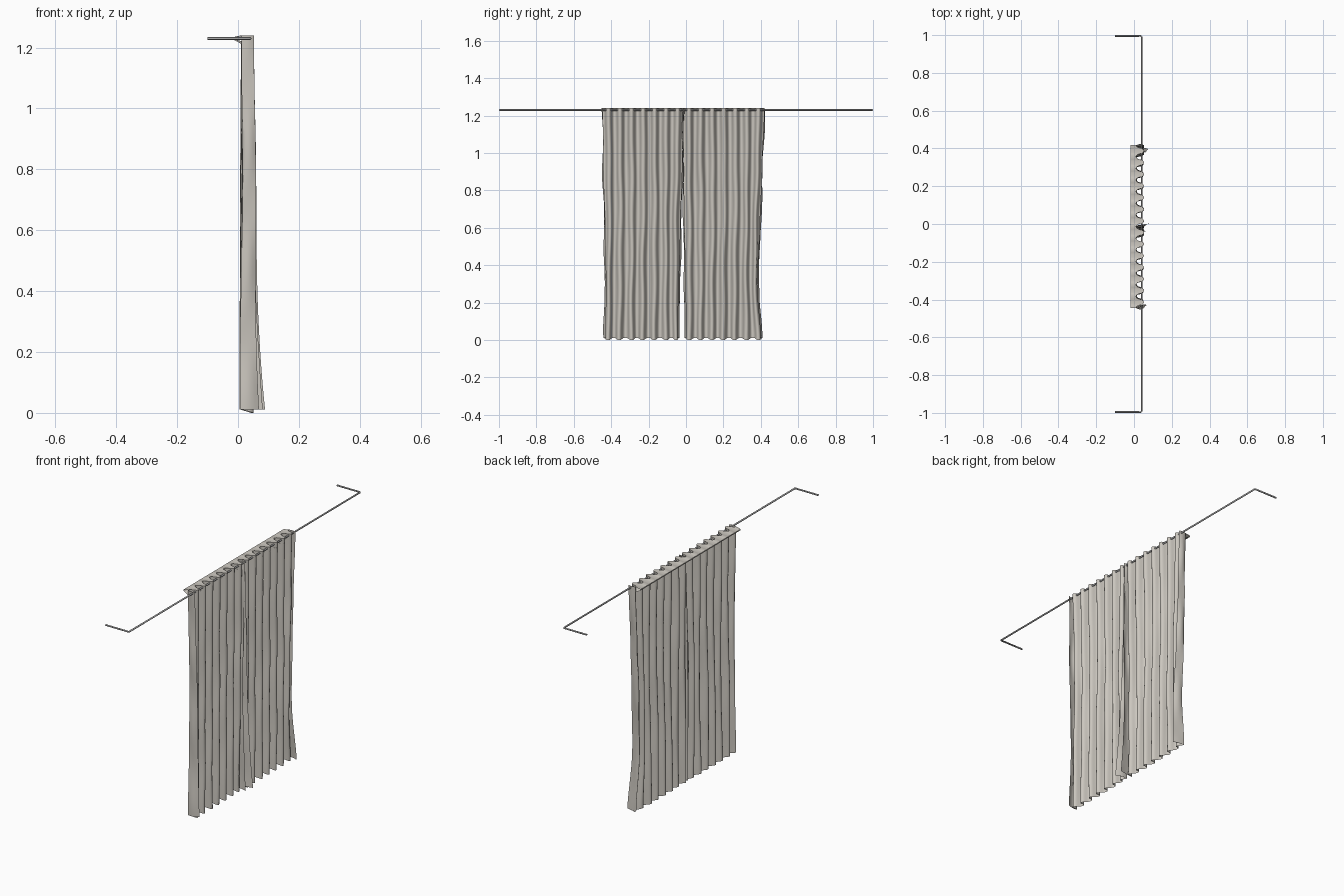
import bpy, math, random
from math import sin, cos, pi

if "Cube" in bpy.data.objects:
    bpy.data.objects.remove(bpy.data.objects["Cube"])

random.seed(4)


def material(name, rgb):
    m = bpy.data.materials.new(name)
    m.diffuse_color = (*rgb, 1)
    m.use_nodes = True
    m.node_tree.nodes["Principled BSDF"].inputs["Base Color"].default_value = m.diffuse_color
    return m


CLOTH = material("beige cloth", (0.60, 0.57, 0.52))
METAL = material("grey metal", (0.45, 0.45, 0.45))

TOP = 1.24
WAVES, PER_WAVE, ROWS, FLAP = 7, 16, 48, 5


def lerp_table(table, t):
    """Interpolate evenly spaced values (bottom to top)."""
    f = t * (len(table) - 1)
    i = min(int(f), len(table) - 2)
    f -= i
    f = f * f * (3 - 2 * f)
    return table[i] * (1 - f) + table[i + 1] * f


def mesh_object(name, verts, faces, mat, angle):
    me = bpy.data.meshes.new(name)
    me.from_pydata(verts, [], faces)
    me.materials.append(mat)
    ob = bpy.data.objects.new(name, me)
    bpy.context.collection.objects.link(ob)
    bpy.ops.object.select_all(action='DESELECT')
    ob.select_set(True)
    bpy.context.view_layer.objects.active = ob
    bpy.ops.object.shade_smooth_by_angle(angle=math.radians(angle))
    return ob


def grid_faces(rows, cols):
    return [(r * cols + c, r * cols + c + 1, (r + 1) * cols + c + 1, (r + 1) * cols + c)
            for r in range(rows - 1) for c in range(cols - 1)]


def curtain(name, left, right, flare_l, flare_r):
    cols = WAVES * PER_WAVE + 1
    ph = [random.uniform(0, 2 * pi) for _ in range(WAVES + 2)]

    def point(u, t):
        free = 1 - t                       # freedom of movement below the rod
        k = u * WAVES
        i = int(min(k, WAVES - 1e-6))
        f = k - i
        drift = (1 - f) * sin(5 * t + ph[i]) + f * sin(5 * t + ph[i + 1])
        wob = 0.3 * sin(17 * t + 2 * ph[i]) * sin(pi * f)
        a = 2 * pi * k + (0.4 * drift + wob) * min(1, 3 * free)
        amp = 0.021 * (1 - 0.1 * free + 0.2 * drift * min(1, 4 * free))
        x = 0.032 - 0.004 * free - amp * cos(a)
        y0, y1 = lerp_table(left, t), lerp_table(right, t)
        # side edges follow their own outline, inner folds hang straight
        straight = left[-1] + (right[-1] - left[-1]) * u
        bent = y0 + (y1 - y0) * u
        s = abs(2 * u - 1) ** 3
        y = straight * (1 - s) + bent * s + 0.002 * sin(2 * a)
        z = 0.006 + (TOP - 0.006) * t + 0.006 * sin(a + ph[0]) * max(0, 1 - 12 * t)
        return (x, y, z)

    def flap(u, t, flare, side):
        """Side hem turned forward, deepest at the bottom."""
        x, y, z = point(u, t)
        depth = 0.042 + flare * (1 - t) ** 3
        out = []
        for j in range(1, FLAP + 1):
            q = j / FLAP
            bow = 0.004 * sin(pi * q) * (1 + sin(19 * t + ph[1]))
            out.append((x + depth * q, y + side * (bow - 0.012 * q * (1 - t)), z))
        return out

    verts = []
    for r in range(ROWS):
        t = r / (ROWS - 1)
        verts += flap(0, t, flare_l, -1)[::-1]
        verts += [point(c / (cols - 1), t) for c in range(cols)]
        verts += flap(1, t, flare_r, 1)
    mesh_object(name + "_curtain", verts, grid_faces(ROWS, cols + 2 * FLAP), CLOTH, 60)

    # gathered heading: wedge from the pleats to a straight back edge
    top = [point(c / (cols - 1), 1) for c in range(cols)]
    rows = [[(x, y, TOP) for x, y, z in top],
            [(-0.018, y, 1.234) for x, y, z in top],
            [(-0.018, y, 1.228) for x, y, z in top],
            [(x, y, 1.212) for x, y, z in top]]
    mesh_object(name + "_heading", [p for r in rows for p in r],
                grid_faces(4, cols), CLOTH, 30)


# Two panels; side edges listed from hem to rod
curtain("left", [-0.442, -0.435, -0.436, -0.442, -0.445],
        [-0.036, -0.031, -0.027, -0.02, -0.014], 0.02, 0.025)
curtain("right", [-0.01, -0.01, -0.012, -0.013, -0.014],
        [0.41, 0.387, 0.398, 0.408, 0.418], 0.04, 0.02)

# Rod with wall returns at both ends
cu = bpy.data.curves.new("curtain_rod", 'CURVE')
cu.dimensions = '3D'
cu.bevel_depth = 0.0045
cu.bevel_resolution = 2
cu.use_fill_caps = True
sp = cu.splines.new('POLY')
path = [(-0.1, -0.9955), (0.036, -0.9955), (0.04, -0.9915),
        (0.04, 0.9915), (0.036, 0.9955), (-0.1, 0.9955)]
sp.points.add(len(path) - 1)
for p, (x, y) in zip(sp.points, path):
    p.co = (x, y, 1.23, 1)
cu.materials.append(METAL)
bpy.context.collection.objects.link(bpy.data.objects.new("curtain_rod", cu))
